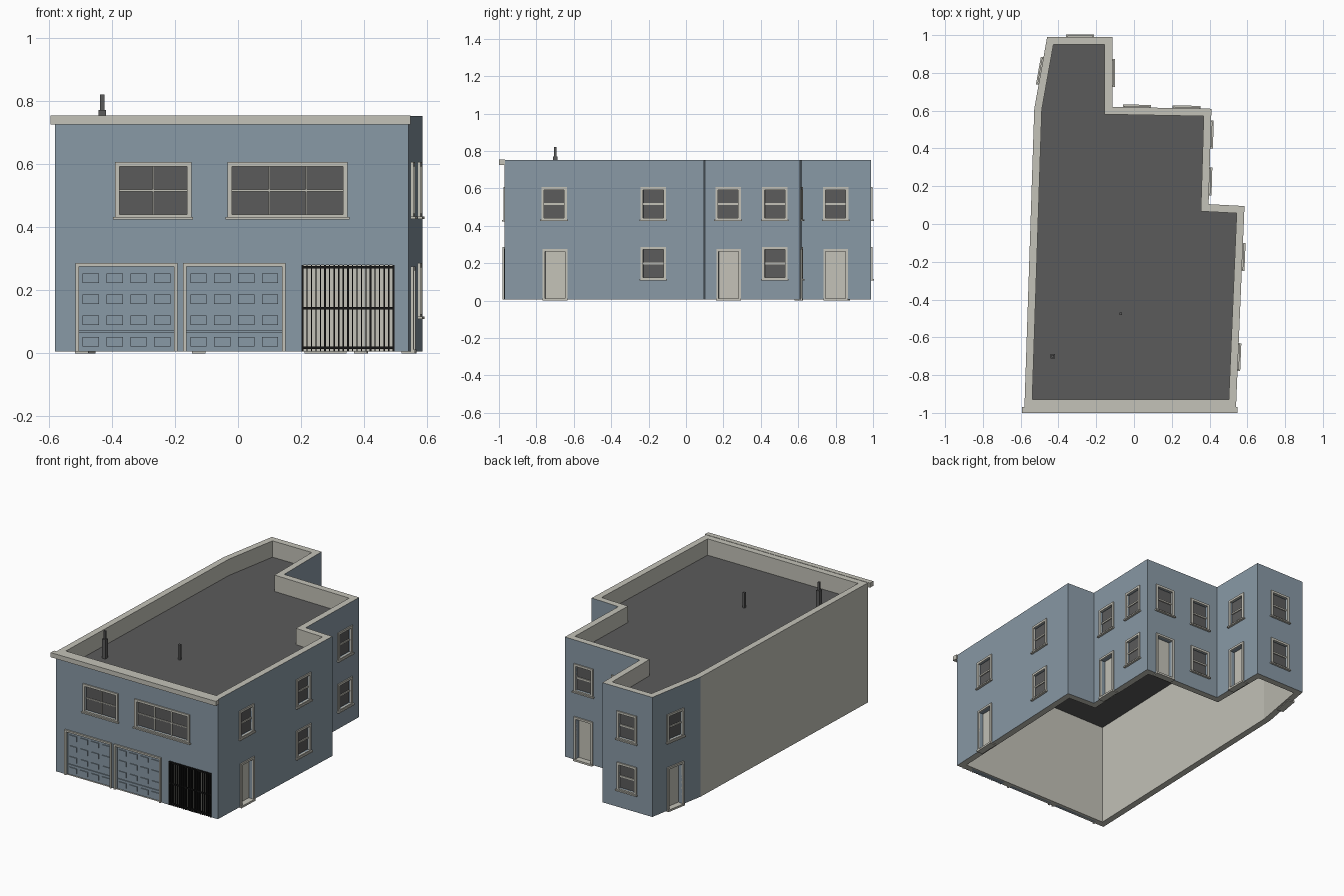
import bpy, bmesh
from mathutils import Vector

if "Cube" in bpy.data.objects:
    bpy.data.objects.remove(bpy.data.objects["Cube"], do_unlink=True)


def material(name, rgb):
    m = bpy.data.materials.new(name)
    m.use_nodes = True
    m.diffuse_color = (*rgb, 1)
    m.node_tree.nodes["Principled BSDF"].inputs["Base Color"].default_value = (*rgb, 1)
    return m


BLUE = material("blue_paint", (0.25, 0.32, 0.38))
BEIGE = material("beige_trim", (0.55, 0.54, 0.48))
GREY = material("dark_grey", (0.105, 0.105, 0.105))
BLACK = material("black_iron", (0.008, 0.008, 0.008))

BASE, TOP, ROOF, THICK = 0.005, 0.752, 0.65, 0.04
# Footprint, counter-clockwise from the front right corner of the model
PLAN = [Vector(p) for p in [(-0.58, -0.97), (0.54, -0.97), (0.585, 0.095),
        (0.395, 0.105), (0.41, 0.61), (-0.115, 0.62), (-0.115, 0.99),
        (-0.46, 0.99), (-0.528, 0.61)]]
FRONT, SIDE, STEP, MID, REAR_STEP, REAR_SIDE, BACK, ANGLED, PARTY = range(len(PLAN))

parts = {}


def part(name, *mats):
    """Collect the geometry of one named object."""
    if name not in parts:
        parts[name] = (bmesh.new(), mats)
    return parts[name][0]


def quad(bm, pts, mat=0):
    f = bm.faces.new([bm.verts.new(p) for p in pts])
    f.material_index = mat
    return f


def unit(i):
    return (PLAN[(i + 1) % len(PLAN)] - PLAN[i]).normalized()


def at(wall, u, z, d=0):
    """Point on a wall: distance along it, height, distance outwards."""
    t = unit(wall)
    p = PLAN[wall] + t * u + Vector((t.y, -t.x)) * d
    return Vector((p.x, p.y, z))


def along(wall, c):
    """Turn a world coordinate on the wall's main axis into a distance."""
    t = unit(wall)
    k = 0 if abs(t.x) > abs(t.y) else 1
    return (c - PLAN[wall][k]) / t[k]


def box(bm, wall, u0, u1, z0, z1, d0, d1):
    u0, u1 = min(u0, u1), max(u0, u1)
    lo = [(u0, d1), (u1, d1), (u1, d0), (u0, d0)]
    a = [at(wall, u, z0, d) for u, d in lo]
    b = [at(wall, u, z1, d) for u, d in lo]
    quad(bm, a[::-1])
    quad(bm, b)
    for i in range(4):
        j = (i + 1) % 4
        quad(bm, [a[i], a[j], b[j], b[i]])


def surround(bm, wall, u0, u1, z0, z1, w, d0, d1, bottom=True):
    """Rectangular frame outside an opening."""
    box(bm, wall, u0 - w, u0, z0, z1, d0, d1)
    box(bm, wall, u1, u1 + w, z0, z1, d0, d1)
    box(bm, wall, u0 - w, u1 + w, z1, z1 + w, d0, d1)
    if bottom:
        box(bm, wall, u0 - w, u1 + w, z0 - w, z0, d0, d1)


openings = {i: [] for i in range(len(PLAN))}


def opening(wall, c, width, z0, z1, depth):
    """Register a recess; returns its extent along the wall."""
    u = along(wall, c)
    openings[wall].append((u - width / 2, u + width / 2, z0, z1, depth))
    return u - width / 2, u + width / 2


def window(wall, c, z0, z1, width=0.108, columns=1):
    u0, u1 = opening(wall, c, width, z0, z1, 0.016)
    frame = part("window_frames", BEIGE)
    surround(frame, wall, u0, u1, z0, z1, 0.014, -0.004, 0.007)
    box(frame, wall, u0 - 0.02, u1 + 0.02, z0 - 0.016, z0 - 0.008, 0, 0.014)
    box(part("window_glass", GREY), wall, u0, u1, z0, z1, -0.015, -0.011)
    sash = part("window_bars", BEIGE)
    half = 0.005 if columns == 1 else 0.0025
    zm = (z0 + z1) / 2
    box(sash, wall, u0, u1, zm - half, zm + half, -0.012, -0.005)
    for k in range(1, columns):
        um = u0 + (u1 - u0) * k / columns
        box(sash, wall, um - half, um + half, z0, z1, -0.012, -0.005)


def door(wall, c):
    u0, u1 = opening(wall, c, 0.106, BASE, 0.262, 0.034)
    surround(part("door_frames", BEIGE), wall, u0, u1, BASE, 0.262, 0.013, -0.004, 0.008, False)
    box(part("doors", BEIGE), wall, u0, u1, BASE, 0.262, -0.033, -0.026)
    box(part("door_thresholds", BEIGE), wall, u0 - 0.013, u1 + 0.013, 0, 0.012, -0.03, 0.012)


def garage(c):
    u0, u1 = opening(FRONT, c, 0.302, BASE, 0.275, 0.022)
    surround(part("garage_frames", BEIGE), FRONT, u0, u1, BASE, 0.275, 0.011, -0.004, 0.01, False)
    bm = part("garage_doors", BLUE)
    box(bm, FRONT, u0, u1, BASE, 0.067, -0.021, -0.012)
    box(bm, FRONT, u0, u1, 0.070, 0.275, -0.021, -0.012)
    cell = (u1 - u0) / 4
    for row in range(4):
        for col in range(4):
            u, z = u0 + col * cell, 0.022 + row * 0.067
            box(bm, FRONT, u + 0.012, u + cell - 0.012, z, z + 0.03, -0.013, -0.007)


def gate(c, width):
    u0, u1 = opening(FRONT, c, width, BASE, 0.28, 0.035)
    box(part("gate_backing", BEIGE), FRONT, u0, u1, BASE, 0.28, -0.034, -0.03)
    bm = part("gate", BLACK)
    for z in (0.014, 0.138, 0.268):
        box(bm, FRONT, u0, u1, z, z + 0.008, -0.006, 0.002)
    n = 20
    for k in range(n + 1):
        u = u0 + 0.003 + (width - 0.006) * k / n
        h = 0.003 if k % 5 == 0 else 0.0018
        box(bm, FRONT, u - h, u + h, BASE, 0.279, -0.008, 0.004)


# Front elevation
window(FRONT, -0.269, 0.439, 0.592, 0.214, 2)
window(FRONT, 0.157, 0.439, 0.592, 0.352, 3)
garage(-0.353)
garage(-0.012)
gate(0.348, 0.294)

# Side and rear elevations
UPPER, LOWER = (0.442, 0.592), (0.124, 0.272)
for wall, c in [(SIDE, -0.705), (SIDE, -0.175), (MID, 0.225), (MID, 0.475),
                (REAR_STEP, 0.278), (REAR_STEP, 0.015), (REAR_SIDE, 0.80),
                (BACK, -0.285), (ANGLED, 0.81)]:
    window(wall, c, *UPPER)
for wall, c in [(SIDE, -0.175), (MID, 0.475), (REAR_STEP, 0.015), (BACK, -0.285)]:
    window(wall, c, *LOWER)
for wall, c in [(SIDE, -0.70), (MID, 0.228), (REAR_STEP, 0.278), (REAR_SIDE, 0.80), (ANGLED, 0.81)]:
    door(wall, c)

# Walls: outer skin cut around the recesses, inner skin and rims
walls = part("walls", BLUE, BEIGE)
inner = []
for i, p in enumerate(PLAN):
    a, b = unit(i - 1), unit(i)
    na, nb = Vector((-a.y, a.x)), Vector((-b.y, b.x))
    inner.append(p + (na + nb) * THICK / (1 + na.dot(nb)))

for i, p in enumerate(PLAN):
    j = (i + 1) % len(PLAN)
    length = (PLAN[j] - p).length
    holes = openings[i]
    us = sorted({0, length} | {u for h in holes for u in h[:2]})
    zs = sorted({BASE, TOP} | {z for h in holes for z in h[2:4]})
    skin = 1 if i == PARTY else 0
    for u0, u1 in zip(us, us[1:]):
        for z0, z1 in zip(zs, zs[1:]):
            um, zm = (u0 + u1) / 2, (z0 + z1) / 2
            if not any(h[0] < um < h[1] and h[2] < zm < h[3] for h in holes):
                quad(walls, [at(i, u0, z0), at(i, u1, z0), at(i, u1, z1), at(i, u0, z1)], skin)
    for u0, u1, z0, z1, d in holes:
        ring = [(u0, z0), (u1, z0), (u1, z1), (u0, z1)]
        quad(walls, [at(i, u, z, -d) for u, z in ring], skin)
        for (ua, za), (ub, zb) in zip(ring, ring[1:] + ring[:1]):
            quad(walls, [at(i, ua, za), at(i, ub, zb), at(i, ub, zb, -d), at(i, ua, za, -d)], skin)
    lift = lambda q, z: Vector((q.x, q.y, z))
    quad(walls, [lift(inner[j], BASE), lift(inner[i], BASE), lift(inner[i], TOP), lift(inner[j], TOP)], 1)
    quad(walls, [lift(p, TOP), lift(PLAN[j], TOP), lift(inner[j], TOP), lift(inner[i], TOP)], 1)
    quad(walls, [lift(PLAN[j], BASE), lift(p, BASE), lift(inner[i], BASE), lift(inner[j], BASE)], 1)

# Flat roof deck behind the parapet
roof = part("roof_deck", GREY)
quad(roof, [(q.x, q.y, ROOF) for q in inner])
quad(roof, [(q.x, q.y, ROOF - 0.006) for q in reversed(inner)])

# Front cornice, returning slightly past the corners
box(part("cornice", BEIGE), FRONT, -0.014, 1.127, 0.725, TOP + 0.002, -0.002, 0.03)


# Roof vents
def post(name, x, y, half, z0, z1):
    box(part(name, GREY), FRONT, x - half + 0.58, x + half + 0.58, z0, z1, -0.97 - y - half, -0.97 - y + half)


post("flue", -0.43, -0.70, 0.012, ROOF, 0.77)
post("flue", -0.43, -0.70, 0.0065, 0.77, 0.82)
post("vent_pipe", -0.07, -0.475, 0.007, ROOF, 0.745)

for name, (bm, mats) in parts.items():
    bmesh.ops.remove_doubles(bm, verts=bm.verts, dist=1e-6)
    mesh = bpy.data.meshes.new(name)
    bm.to_mesh(mesh)
    bm.free()
    for m in mats:
        mesh.materials.append(m)
    bpy.context.collection.objects.link(bpy.data.objects.new(name, mesh))
